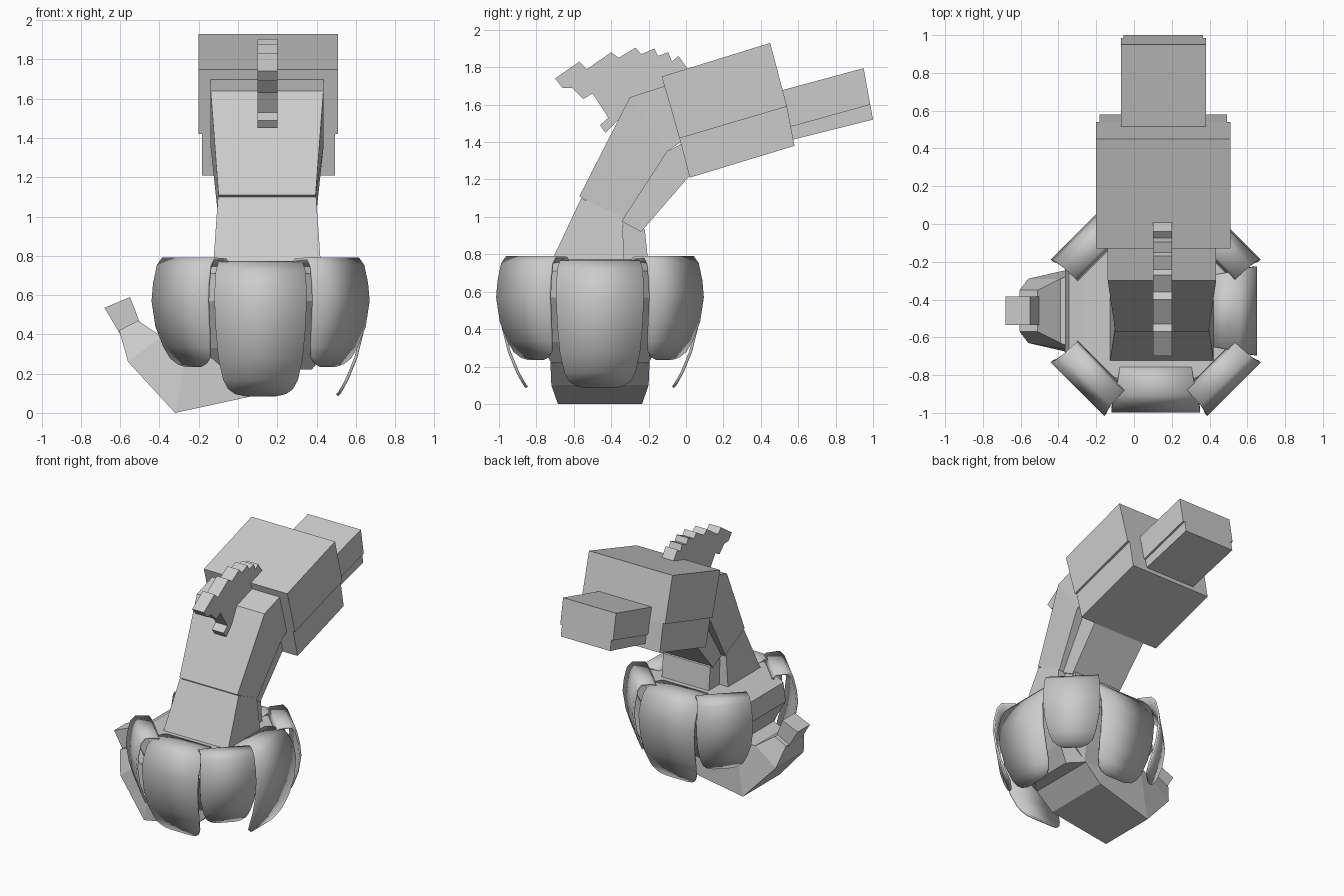
import bpy, bmesh, math
from mathutils import Matrix, Vector

old = bpy.data.objects.get("Cube")
if old:
    bpy.data.objects.remove(old, do_unlink=True)

GREY = (0.6, 0.6, 0.6, 1.0)
grey = bpy.data.materials.new("plain grey")
grey.use_nodes = True
grey.diffuse_color = GREY
grey.node_tree.nodes["Principled BSDF"].inputs["Base Color"].default_value = GREY

BASE = Vector((0.115, -0.46, 0))
NECK_X, HEAD_X = 0.148, 0.155


def finish(name, bm):
    bmesh.ops.recalc_face_normals(bm, faces=bm.faces)
    mesh = bpy.data.meshes.new(name)
    bm.to_mesh(mesh)
    bm.free()
    mesh.materials.append(grey)
    obj = bpy.data.objects.new(name, mesh)
    bpy.context.collection.objects.link(obj)
    return obj


def skin(name, rings):
    """Closed solid through matching rings of points, capped at both ends."""
    bm = bmesh.new()
    loops = [[bm.verts.new(p) for p in ring] for ring in rings]
    n = len(loops[0])
    for a, b in zip(loops, loops[1:]):
        for i in range(n):
            j = (i + 1) % n
            bm.faces.new((a[i], a[j], b[j], b[i]))
    bm.faces.new(loops[0])
    bm.faces.new(loops[-1][::-1])
    return finish(name, bm)


def side_solid(name, cx, rings):
    """Rings are (edge point, opposite edge point, half width) in the y-z plane."""
    return skin(name, [[(cx - w, *a), (cx + w, *a), (cx + w, *b), (cx - w, *b)]
                       for a, b, w in rings])


def tail_solid(name, rings):
    """The same, in the x-z plane."""
    y = BASE.y
    return skin(name, [[(a[0], y - w, a[1]), (a[0], y + w, a[1]),
                        (b[0], y + w, b[1]), (b[0], y - w, b[1])]
                       for a, b, w in rings])


def petal(name, rows, degrees):
    """Thin curved plate; rows are (radius, height, half width)."""
    bm = bmesh.new()
    pairs = [[bm.verts.new((r, s * w, z)) for s in (-1, 1)] for r, z, w in rows]
    for a, b in zip(pairs, pairs[1:]):
        bm.faces.new((a[0], a[1], b[1], b[0]))
    bm.transform(Matrix.Translation(BASE) @ Matrix.Rotation(math.radians(degrees), 4, "Z"))
    obj = finish(name, bm)
    solid = obj.modifiers.new("thickness", "SOLIDIFY")
    solid.thickness, solid.offset = 0.015, 0
    bpy.ops.object.select_all(action="DESELECT")
    obj.select_set(True)
    bpy.context.view_layer.objects.active = obj
    bpy.ops.object.shade_smooth_by_angle(angle=math.radians(50))


# Eight-sided body
def octagon(z, hx, hy, flat):
    pts = [(hx, -flat), (hx, flat), (flat, hy), (-flat, hy),
           (-hx, flat), (-hx, -flat), (-flat, -hy), (flat, -hy)]
    return [(BASE.x + x, BASE.y + y, z) for x, y in pts]


skin("body", [octagon(*r) for r in (
    (0.22, 0.26, 0.26, 0.17), (0.33, 0.35, 0.33, 0.21), (0.57, 0.48, 0.45, 0.23),
    (0.71, 0.46, 0.42, 0.23), (0.755, 0.38, 0.35, 0.22))])

# Curled tail
tail_solid("tail", [
    ((0.41, 0.34), (0.2, 0.6), 0.27), ((0.14, 0.1), (0.05, 0.5), 0.26),
    ((-0.32, 0.0), (-0.25, 0.4), 0.225), ((-0.56, 0.26), (-0.39, 0.39), 0.17),
    ((-0.605, 0.42), (-0.51, 0.47), 0.11)])
tail_solid("tail_tip", [((-0.6, 0.4), (-0.5, 0.46), 0.075),
                        ((-0.68, 0.535), (-0.55, 0.59), 0.075)])

# Petals around the body, none behind the tail
LONG = [(0.30, 0.75, 0.19), (0.36, 0.765, 0.2), (0.44, 0.76, 0.215), (0.48, 0.72, 0.228),
        (0.51, 0.65, 0.233), (0.53, 0.57, 0.235), (0.52, 0.42, 0.228), (0.485, 0.28, 0.215),
        (0.44, 0.17, 0.19), (0.415, 0.125, 0.165), (0.40, 0.1, 0.13), (0.39, 0.09, 0.08)]
SHORT = [(0.41, 0.75, 0.18), (0.43, 0.78, 0.18), (0.52, 0.785, 0.185), (0.55, 0.75, 0.19),
         (0.57, 0.66, 0.197), (0.578, 0.57, 0.2), (0.56, 0.44, 0.19), (0.53, 0.34, 0.165),
         (0.505, 0.28, 0.14), (0.49, 0.25, 0.1), (0.48, 0.24, 0.06)]
for label, angle in (("front", -90), ("back", 90), ("left", 0)):
    petal(label + "_petal", LONG, angle)
for label, angle in (("back_left", 45), ("back_right", 135),
                     ("front_right", 225), ("front_left", 315)):
    petal(label + "_petal", SHORT, angle)

# Neck and throat
side_solid("lower_neck", NECK_X, [((-0.73, 0.74), (-0.33, 0.74), 0.275),
                                  ((-0.56, 1.1), (-0.34, 1.0), 0.25)])
side_solid("upper_neck", NECK_X, [((-0.57, 1.11), (-0.34, 0.98), 0.247),
                                  ((-0.3, 1.64), (-0.1, 1.35), 0.287),
                                  ((-0.08, 1.71), (0.0, 1.42), 0.287)])
side_solid("lower_throat", NECK_X, [((-0.35, 0.74), (-0.2, 0.74), 0.2),
                                    ((-0.33, 1.03), (-0.22, 0.93), 0.2)])
side_solid("upper_throat", NECK_X, [((-0.37, 0.99), (-0.24, 0.92), 0.21),
                                    ((-0.1, 1.35), (0.01, 1.21), 0.22),
                                    ((0.03, 1.42), (0.1, 1.28), 0.22)])

# Head and snout
side_solid("head", HEAD_X, [((-0.13, 1.75), (-0.035, 1.42), 0.355),
                            ((0.45, 1.93), (0.54, 1.59), 0.355)])
side_solid("jaw", HEAD_X, [((-0.035, 1.42), (0.02, 1.21), 0.338),
                           ((0.54, 1.59), (0.58, 1.38), 0.338)])
side_solid("snout", HEAD_X, [((0.45, 1.66), (0.5, 1.465), 0.225),
                             ((0.95, 1.795), (0.985, 1.6), 0.225)])
side_solid("lower_lip", HEAD_X, [((0.5, 1.465), (0.5, 1.395), 0.21),
                                 ((0.985, 1.6), (1.0, 1.52), 0.21)])

# Toothed crest
CREST = [(-0.7, 1.74), (-0.57, 1.83), (-0.53, 1.79), (-0.4, 1.88), (-0.36, 1.85),
         (-0.27, 1.905), (-0.24, 1.87), (-0.17, 1.9), (-0.15, 1.86), (-0.095, 1.88),
         (-0.075, 1.83), (-0.04, 1.86), (0.01, 1.79), (-0.05, 1.7), (-0.28, 1.6),
         (-0.43, 1.45), (-0.46, 1.49), (-0.415, 1.53), (-0.5, 1.66), (-0.55, 1.63),
         (-0.61, 1.69), (-0.66, 1.69)]
skin("crest", [[(x, y, z) for y, z in CREST] for x in (0.1, 0.2)])
